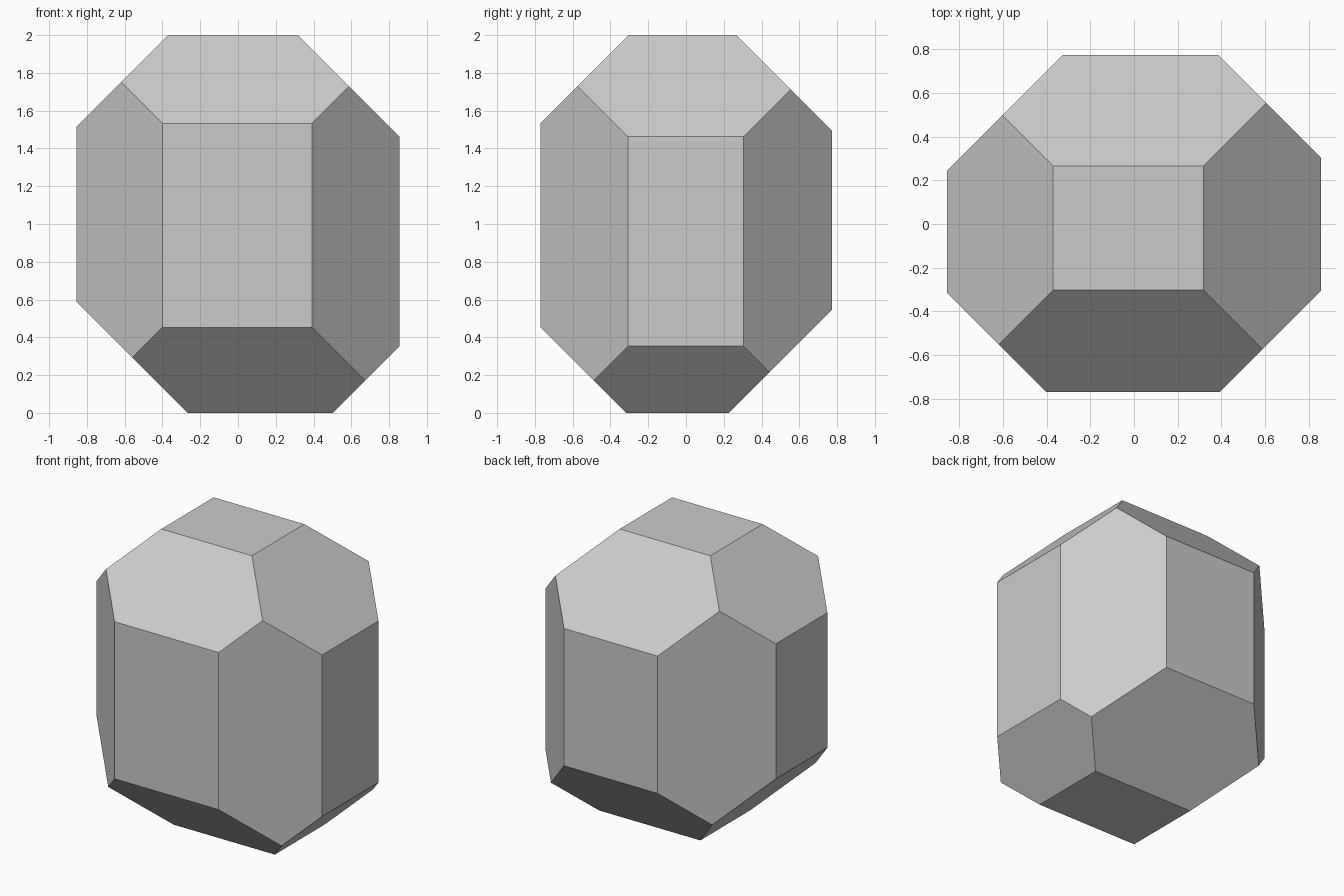
import bpy, bmesh
from mathutils import Vector, Matrix

if "Cube" in bpy.data.objects:
    bpy.data.objects.remove(bpy.data.objects["Cube"])

# Block with every edge cut back at 45 degrees
bm = bmesh.new()
bmesh.ops.create_cube(bm, size=1, matrix=Matrix.Translation((0, 0.002, 1)) @ Matrix.Diagonal((1.71, 1.544, 2, 1)))

# Chamfer planes: normal direction, offset along it
cuts = [
    ((1, 0, 1), 2.318), ((-1, 0, 1), 2.371), ((1, 0, -1), 0.502), ((-1, 0, -1), 0.267),
    ((0, 1, 1), 2.266), ((0, -1, 1), 2.303), ((0, 1, -1), 0.226), ((0, -1, -1), 0.317),
    ((1, 1, 0), 1.16), ((-1, 1, 0), 1.10), ((1, -1, 0), 1.162), ((-1, -1, 0), 1.17),
]


def cut(normal, offset):
    n = Vector(normal)
    res = bmesh.ops.bisect_plane(bm, geom=bm.verts[:] + bm.edges[:] + bm.faces[:], dist=1e-5,
                                 plane_co=n * offset / n.length_squared, plane_no=n, clear_outer=True)
    rim = [e for e in res["geom_cut"] if isinstance(e, bmesh.types.BMEdge)]
    bmesh.ops.contextual_create(bm, geom=rim)


for normal, offset in cuts:
    cut(normal, offset)
bmesh.ops.recalc_face_normals(bm, faces=bm.faces[:])

mesh = bpy.data.meshes.new("faceted_block")
bm.to_mesh(mesh)
bm.free()
bpy.context.collection.objects.link(bpy.data.objects.new("faceted_block", mesh))
